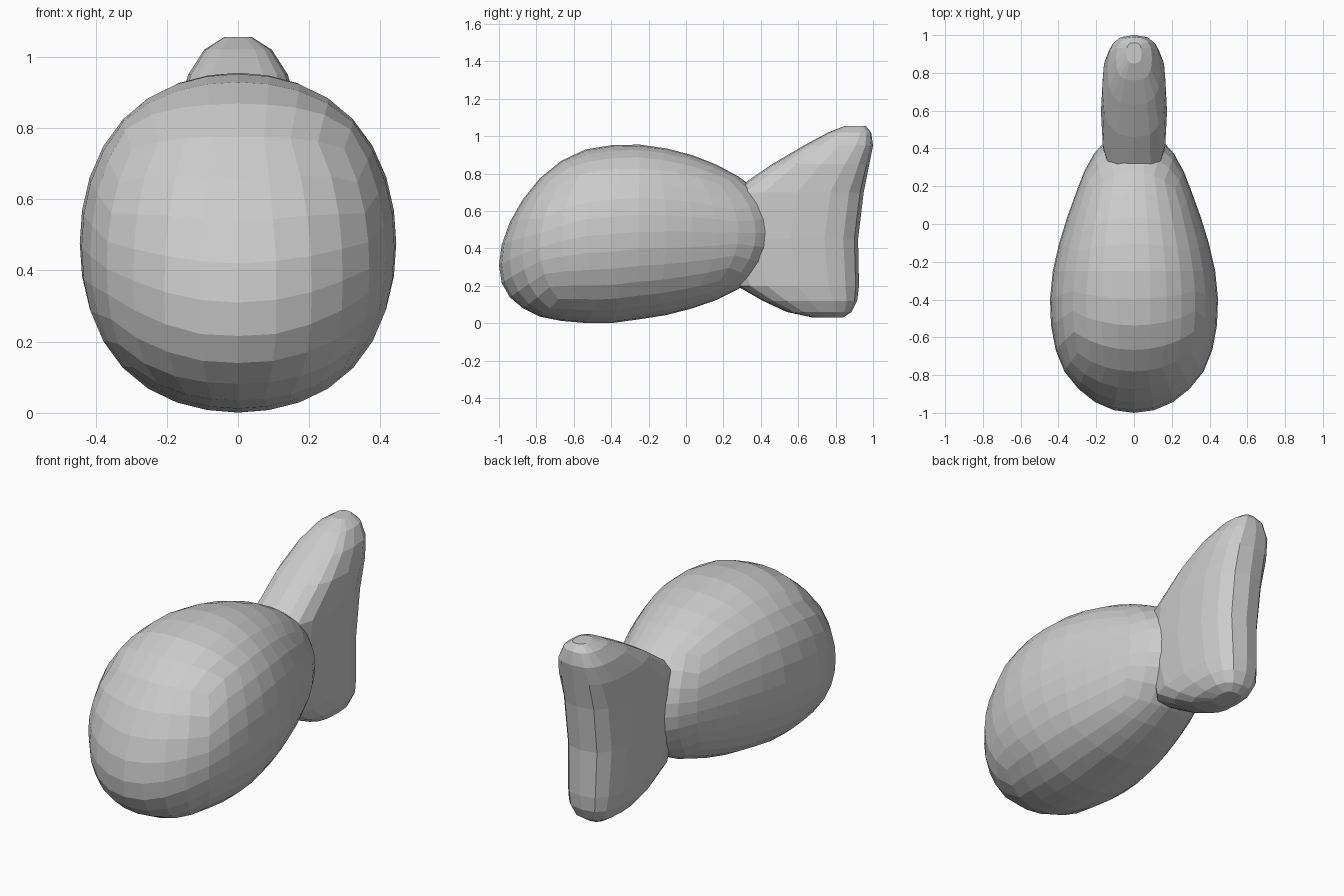
import bpy
import bmesh
import math

cube = bpy.data.objects.get("Cube")
if cube:
    bpy.data.objects.remove(cube, do_unlink=True)

grey = bpy.data.materials.new("light_grey")
grey.use_nodes = True
colour = (0.6, 0.6, 0.6, 1)
grey.diffuse_color = colour
grey.node_tree.nodes["Principled BSDF"].inputs["Base Color"].default_value = colour


def finish(name, bm):
    """Turn a bmesh into a flat-shaded object."""
    bmesh.ops.recalc_face_normals(bm, faces=bm.faces[:])
    mesh = bpy.data.meshes.new(name)
    bm.to_mesh(mesh)
    bm.free()
    mesh.materials.append(grey)
    obj = bpy.data.objects.new(name, mesh)
    bpy.context.collection.objects.link(obj)
    return obj


def sample(table, t):
    """Linear lookup of the values stored against the first column."""
    for a, b in zip(table, table[1:]):
        if t <= b[0]:
            f = max(0, (t - a[0]) / (b[0] - a[0]))
            return [p + (q - p) * f for p, q in zip(a[1:], b[1:])]
    return table[-1][1:]


# Body: a spherified cube shaped into a tapering egg
# (position along sphere, half width, half height, centre height)
body_shape = [
    (-1.0, 0.55, 0.52, 0.31),
    (-0.87, 0.53, 0.52, 0.36),
    (-0.73, 0.525, 0.525, 0.40),
    (-0.47, 0.486, 0.51, 0.46),
    (0.0, 0.43, 0.467, 0.488),
    (0.33, 0.387, 0.445, 0.49),
    (0.6, 0.365, 0.431, 0.485),
    (1.0, 0.39, 0.41, 0.48),
]
bm = bmesh.new()
bmesh.ops.create_cube(bm, size=2)
bmesh.ops.subdivide_edges(bm, edges=bm.edges[:], cuts=7, use_grid_fill=True)
for v in bm.verts:
    # even angular spacing over each cube side
    p = v.co.copy()
    for i in range(3):
        p[i] = math.tan(p[i] * math.pi / 4)
    p.normalize()
    width, height, centre = sample(body_shape, p.y)
    ring = max(p.x ** 2 + p.z ** 2, 1e-6)
    bulge = 1 + 0.12 * (p.x * p.z / ring) ** 2
    v.co = (p.x * width * bulge, 0.75 * p.y - 0.25, centre + p.z * height * bulge)
finish("body", bm)

# Tail fin: stacked rounded sections (height, front, back, half width)
tail_sections = [
    (0.03, 0.68, 0.84, 0.06),
    (0.06, 0.54, 0.885, 0.11),
    (0.12, 0.41, 0.915, 0.145),
    (0.20, 0.27, 0.925, 0.16),
    (0.45, 0.20, 0.92, 0.172),
    (0.70, 0.24, 0.95, 0.175),
    (0.85, 0.46, 0.98, 0.168),
    (0.95, 0.63, 1.0, 0.14),
    (1.02, 0.76, 0.99, 0.095),
    (1.055, 0.85, 0.96, 0.04),
]
SIDES = 16


def rounded(value):
    return math.copysign(abs(value) ** 0.72, value)


bm = bmesh.new()
rings = []
for z, front, back, half in tail_sections:
    ring = []
    for i in range(SIDES):
        a = math.tau * i / SIDES
        y = (front + back) / 2 + (back - front) / 2 * rounded(math.sin(a))
        ring.append(bm.verts.new((half * rounded(math.cos(a)), y, z)))
    rings.append(ring)
for low, high in zip(rings, rings[1:]):
    for i in range(SIDES):
        j = (i + 1) % SIDES
        bm.faces.new((low[i], low[j], high[j], high[i]))
bm.faces.new(rings[0][::-1])
bm.faces.new(rings[-1])
finish("tail_fin", bm)
